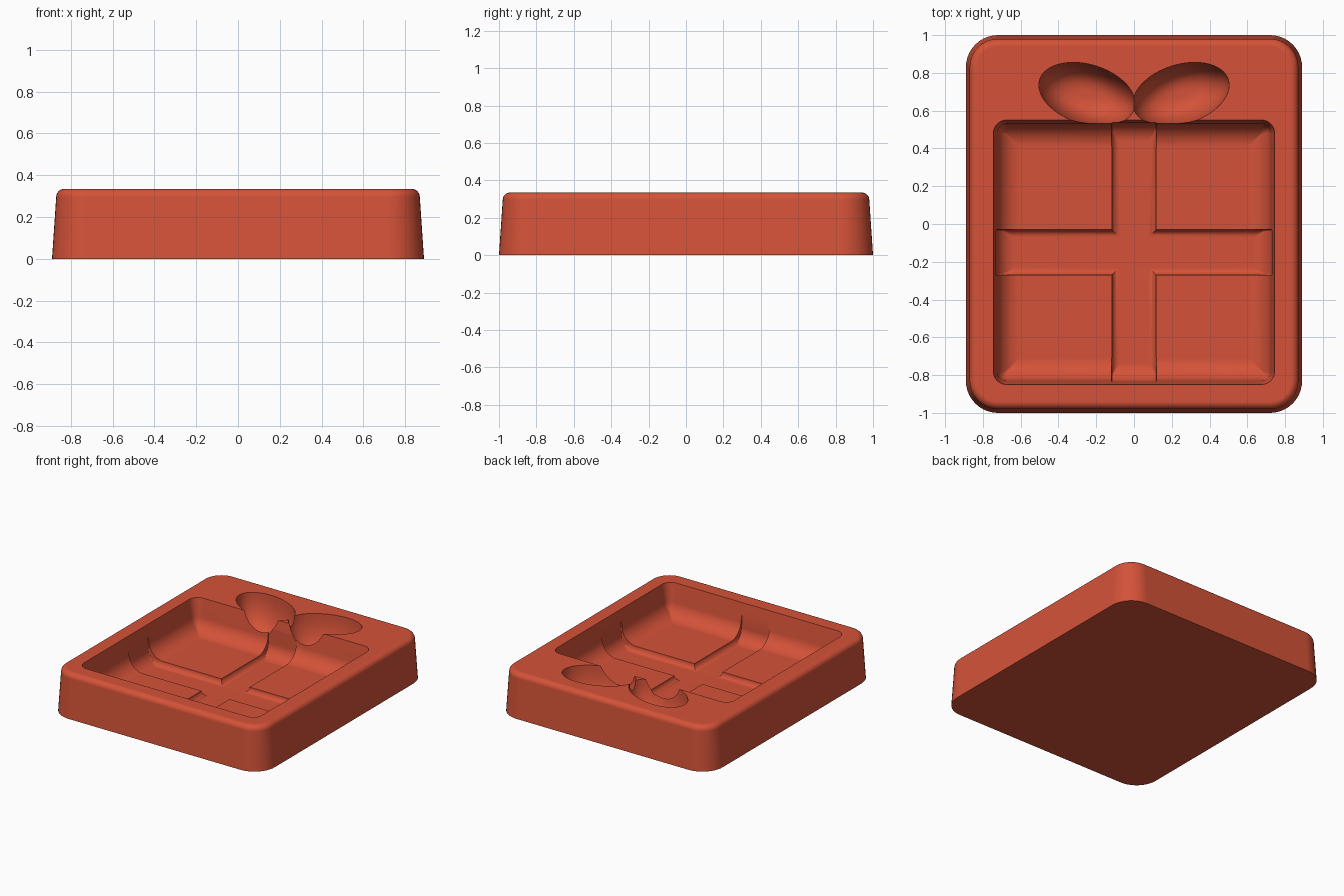
import bpy, bmesh, math
from mathutils import Matrix

old = bpy.data.objects.get("Cube")
if old:
    bpy.data.objects.remove(old)

TOP = 0.335

red = bpy.data.materials.new("terracotta red")
red.use_nodes = True
red.diffuse_color = (0.66, 0.085, 0.04, 1)
red.node_tree.nodes["Principled BSDF"].inputs["Base Color"].default_value = red.diffuse_color


def make(name, bm):
    bmesh.ops.recalc_face_normals(bm, faces=bm.faces[:])
    mesh = bpy.data.meshes.new(name)
    bm.to_mesh(mesh)
    bm.free()
    mesh.materials.append(red)
    ob = bpy.data.objects.new(name, mesh)
    bpy.context.collection.objects.link(ob)
    return ob


def loft(bm, rings):
    """Skin a stack of closed rings and cap both ends."""
    loops = [[bm.verts.new(p) for p in ring] for ring in rings]
    n = len(loops[0])
    for a, b in zip(loops, loops[1:]):
        for i in range(n):
            j = (i + 1) % n
            bm.faces.new((a[i], a[j], b[j], b[i]))
    bm.faces.new(loops[0])
    bm.faces.new(loops[-1])


def rounded_ring(hx, hy, cy, r, z, n=10):
    pts = []
    for k, (sx, sy) in enumerate(((1, 1), (-1, 1), (-1, -1), (1, -1))):
        for i in range(n + 1):
            a = math.pi / 2 * (k + i / n)
            pts.append((sx * (hx - r) + r * math.cos(a),
                        cy + sy * (hy - r) + r * math.sin(a), z))
    return pts


def rounded_solid(name, hx, hy, cy, r, profile):
    """Profile rows are (inset in x, inset in y, height)."""
    bm = bmesh.new()
    loft(bm, [rounded_ring(hx - ix, hy - iy, cy, max(r - min(ix, iy), 0.006), z)
              for ix, iy, z in profile])
    return make(name, bm)


def wall(top_inset, inset, radius, floor, n=10):
    """Slightly drafted wall that curves into the floor."""
    rows = [(top_inset, TOP + 0.03), (top_inset, TOP)]
    for i in range(n + 1):
        a = math.pi / 2 * i / n
        rows.append((inset + radius * (1 - math.cos(a)),
                     floor + radius * (1 - math.sin(a))))
    return rows


# Outer block with drafted sides and a rounded top edge
edge = [(0, 0, 0)]
for i in range(9):
    a = math.pi / 2 * i / 8
    inset = 0.02 + 0.04 * (1 - math.cos(a))
    edge.append((inset, inset, TOP - 0.04 * (1 - math.sin(a))))
block = rounded_solid("mould_block", 0.89, 1.0, 0, 0.17, edge)

# Main box-shaped cavity
cutters = [rounded_solid("box_cavity", 0.745, 0.70, -0.15, 0.07,
                         [(d, d, z) for d, z in wall(0, 0.02, 0.12, 0.095)])]


# Crossed ribbon grooves, deeper than the box cavity
def ribbon(name, hx, hy, along_x, floor):
    rows = []
    for d, z in wall(0.01, 0.015, 0.10, floor):
        t = max(0, 1 - (z - floor) / 0.04)
        side = 0.04 * (1 - math.sqrt(max(0, 1 - t * t)))
        rows.append((d, side, z) if along_x else (side, d, z))
    return rounded_solid(name, hx, hy, -0.15, 0.006, rows)


cutters.append(ribbon("ribbon_across", 0.745, 0.12, True, 0.055))
cutters.append(ribbon("ribbon_along", 0.118, 0.70, False, 0.0555))

# Two tilted bow loops with steep bowl-shaped walls
for side, label in ((1, "left"), (-1, "right")):
    bm = bmesh.new()
    rings = []
    for lift, r in [(0.03, 1)] + [(0, math.sin(math.pi / 2 * k / 14)) for k in range(14, 0, -1)]:
        z = TOP + lift - 0.26 * math.sqrt(max(0, 1 - r ** 3))
        rings.append([(0.262 * r * math.cos(a), 0.157 * r * math.sin(a), z)
                      for a in (math.tau * i / 64 for i in range(64))])
    loft(bm, rings)
    place = Matrix.Translation((side * 0.249, 0.687, 0)) @ Matrix.Rotation(side * math.radians(17), 4, 'Z')
    bmesh.ops.transform(bm, matrix=place, verts=bm.verts[:])
    cutters.append(make("bow_loop_" + label, bm))

# Carve the block
bpy.context.view_layer.objects.active = block
block.select_set(True)
for cutter in cutters:
    mod = block.modifiers.new("carve", 'BOOLEAN')
    mod.operation = 'DIFFERENCE'
    mod.solver = 'EXACT'
    mod.object = cutter
    bpy.ops.object.modifier_apply(modifier=mod.name)
    bpy.data.objects.remove(cutter)

bpy.ops.object.shade_smooth_by_angle(angle=math.radians(30))
weighted = block.modifiers.new("even shading", 'WEIGHTED_NORMAL')
weighted.keep_sharp = True
